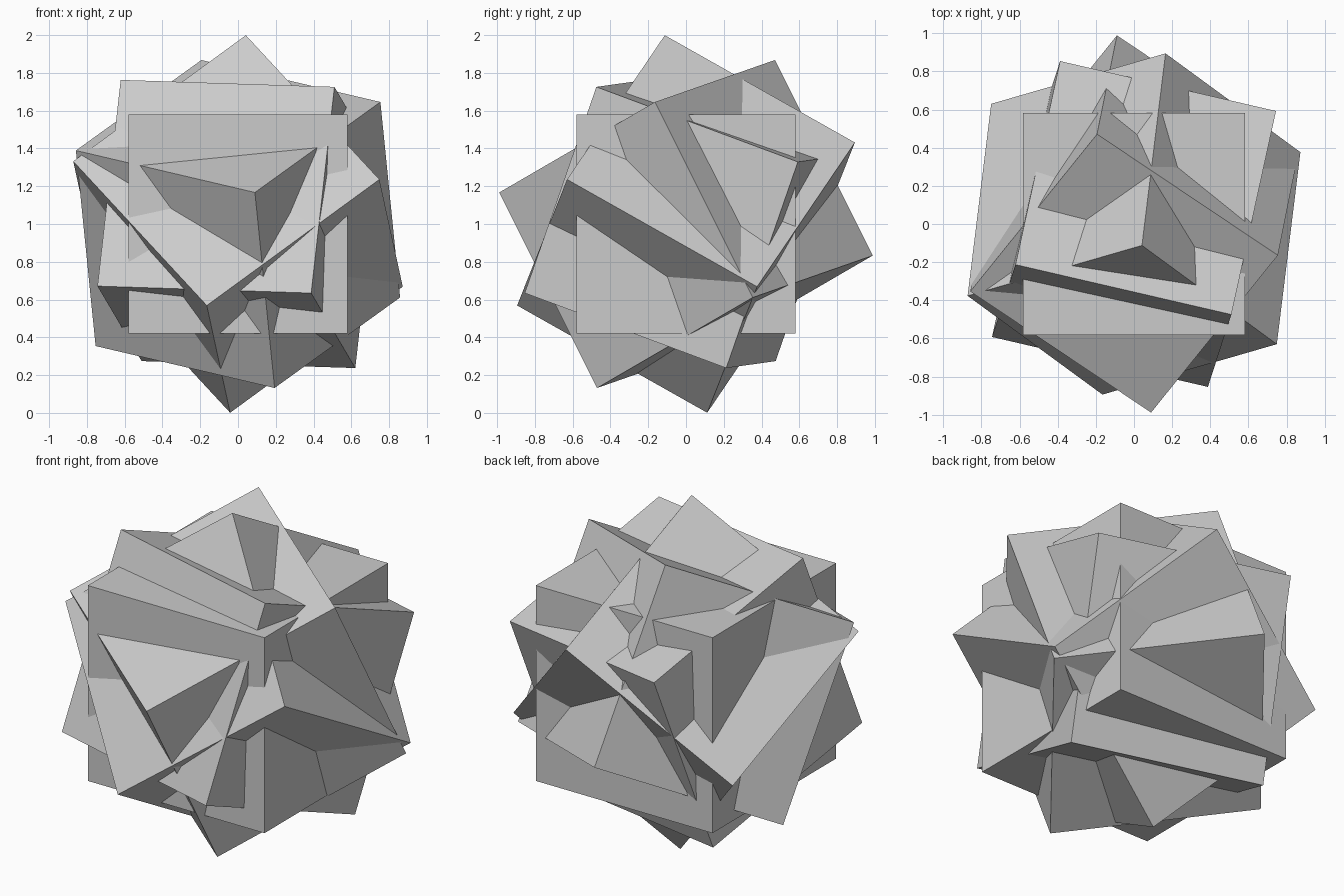
import bpy
import bmesh
from mathutils import Matrix, Vector

if "Cube" in bpy.data.objects:
    bpy.data.objects.remove(bpy.data.objects["Cube"])

HALF = 0.581          # half edge length of every cube
CENTRE = Vector((0, 0, 1))


def axes_from_corners(corners):
    """Rotation of a cube from four alternate (tetrahedral) corners."""
    p, q, r, s = [Vector(c).normalized() for c in corners]
    rows = [p + q - r - s, p - q + r - s, p - q - r + s]
    a, b, c = [v.normalized() for v in rows]
    # average out reading errors so that the axes are square to each other
    for _ in range(20):
        a, b, c = (
            (a - (b * a.dot(b) + c * a.dot(c)) * 0.5).normalized(),
            (b - (a * b.dot(a) + c * b.dot(c)) * 0.5).normalized(),
            (c - (a * c.dot(a) + b * c.dot(b)) * 0.5).normalized(),
        )
    if a.cross(b).dot(c) < 0:
        c = -c
    return Matrix((a, b, c)).transposed().to_4x4()


def add_cube(name, rotation):
    bm = bmesh.new()
    bmesh.ops.create_cube(bm, size=2 * HALF,
                          matrix=Matrix.Translation(CENTRE) @ rotation)
    mesh = bpy.data.meshes.new(name)
    bm.to_mesh(mesh)
    bm.free()
    bpy.context.collection.objects.link(bpy.data.objects.new(name, mesh))


# upright cube
add_cube("upright_cube", Matrix.Identity(4))

# three tilted cubes sharing the same centre
tilted = {
    "tilted_cube_top_point": [(-0.04, 0.11, -1.0), (0.16, 0.89, 0.435),
                              (0.75, -0.63, 0.235), (-0.87, -0.37, 0.335)],
    "tilted_cube_front_point": [(0.75, -0.15, 0.645), (-0.86, -0.33, 0.385),
                                (0.19, -0.46, -0.87), (-0.10, 0.985, -0.16)],
    "tilted_cube_side_point": [(-0.62, -0.21, 0.76), (-0.51, 0.48, -0.72),
                               (0.39, -0.85, -0.36), (0.74, 0.59, 0.325)],
}
for name, corners in tilted.items():
    add_cube(name, axes_from_corners(corners))
